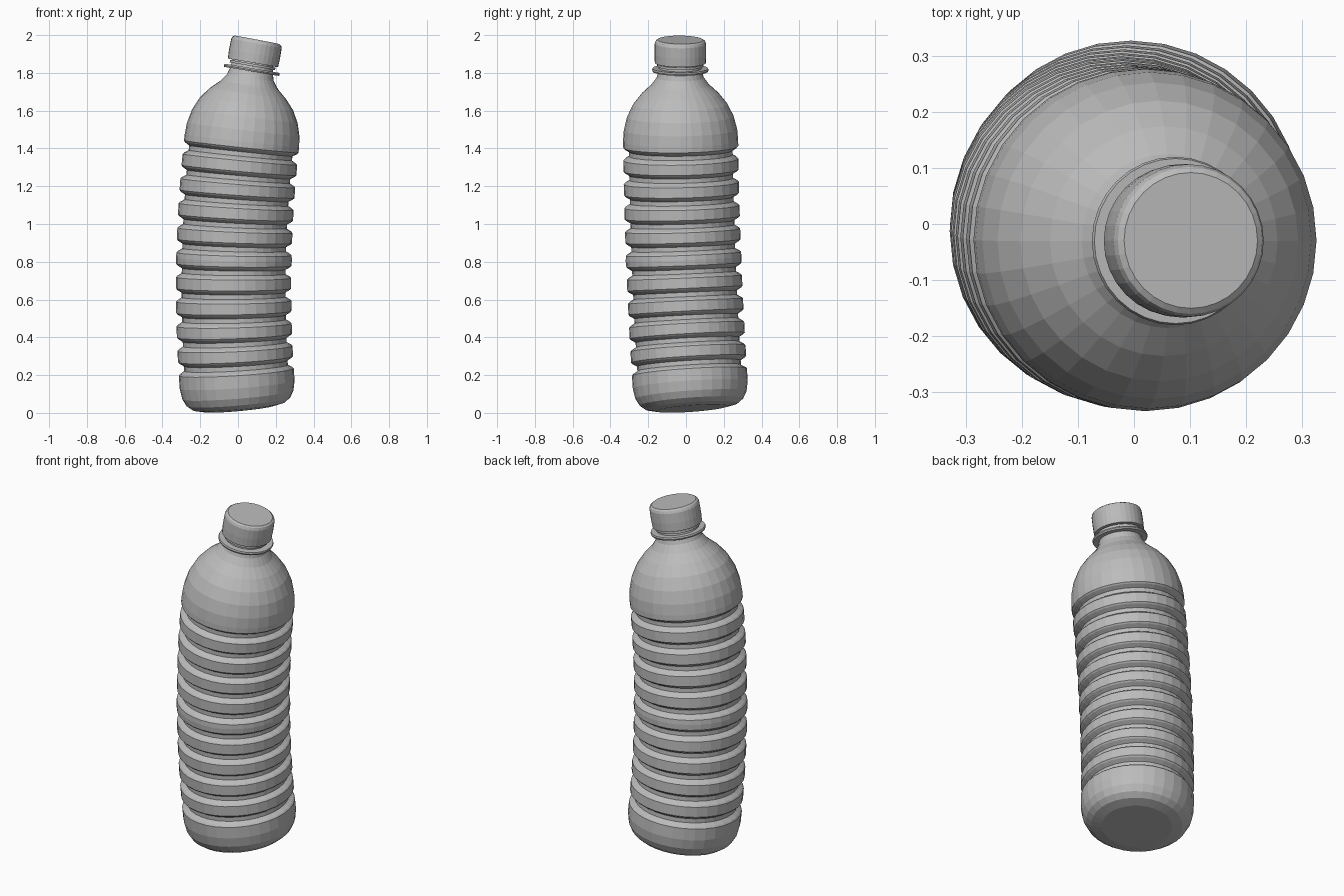
import bpy
import bmesh
from math import cos, sin, tau
from mathutils import Vector

SIDES = 32
UP = Vector((0, 0, 1))

if "Cube" in bpy.data.objects:
    bpy.data.objects.remove(bpy.data.objects["Cube"])

grey = bpy.data.materials.new("plain grey")
grey.use_nodes = True
grey.diffuse_color = (0.5, 0.5, 0.5, 1)
grey.node_tree.nodes["Principled BSDF"].inputs["Base Color"].default_value = (0.5, 0.5, 0.5, 1)


def spine(h):
    """Centre and direction of the gently bent bottle axis at height h."""
    centre = Vector((0.008 - 0.095 * h + 0.072 * h * h,
                     0.033 - 0.073 * h + 0.021 * h * h, h))
    direction = Vector((-0.095 + 0.144 * h, -0.073 + 0.042 * h, 1))
    return centre, direction


def lathe(name, profile, cap_start=False, cap_end=False):
    """Spin (radius, height) points into rings square to the bent axis."""
    bm = bmesh.new()
    rings = []
    for r, h in profile:
        centre, direction = spine(h)
        turn = UP.rotation_difference(direction)
        rings.append([bm.verts.new(centre + turn @ Vector(
            (r * cos(tau * i / SIDES), r * sin(tau * i / SIDES), 0)))
            for i in range(SIDES)])
    for low, high in zip(rings, rings[1:]):
        for i in range(SIDES):
            j = (i + 1) % SIDES
            bm.faces.new((low[i], low[j], high[j], high[i]))
    if cap_start:
        bm.faces.new(rings[0][::-1])
    if cap_end:
        bm.faces.new(rings[-1])
    mesh = bpy.data.meshes.new(name)
    bm.to_mesh(mesh)
    bm.free()
    mesh.materials.append(grey)
    obj = bpy.data.objects.new(name, mesh)
    bpy.context.collection.objects.link(obj)
    return obj


def grooves(first, count):
    """Profile points of evenly spaced grooves between the ribs."""
    points = []
    for i in range(count):
        h = first + 0.125 * i
        points += [(0.305, h - 0.034), (0.298, h - 0.026), (0.275, h - 0.012),
                   (0.275, h + 0.012), (0.298, h + 0.026), (0.305, h + 0.034)]
    return points


# Lower body: rounded base and ribs up to the seam
base = [(0.19, 0.023), (0.245, 0.035), (0.275, 0.058), (0.295, 0.095), (0.305, 0.15)]
seam = [(0.307, 0.815)]
lathe("lower_body", base + grooves(0.25, 5) + seam, cap_start=True)

# Upper body: ribs, domed shoulder and neck
shoulder = [(0.305, 1.44), (0.30, 1.50), (0.282, 1.57), (0.25, 1.635),
            (0.205, 1.69), (0.155, 1.735), (0.125, 1.775), (0.115, 1.808)]
lathe("upper_body", seam + grooves(0.875, 5) + shoulder + [(0.108, 1.87)], cap_end=True)

# Neck flange and the ring under the cap
lathe("neck_flange", [(0.10, 1.808), (0.147, 1.808), (0.15, 1.816), (0.147, 1.824), (0.10, 1.824)])
lathe("neck_ring", [(0.10, 1.835), (0.122, 1.835), (0.122, 1.848), (0.10, 1.848)])

# Screw cap with a softened top edge
lathe("cap", [(0.10, 1.853), (0.135, 1.853), (0.137, 1.90), (0.136, 1.955), (0.131, 1.968), (0.121, 1.975)],
      cap_start=True, cap_end=True)
